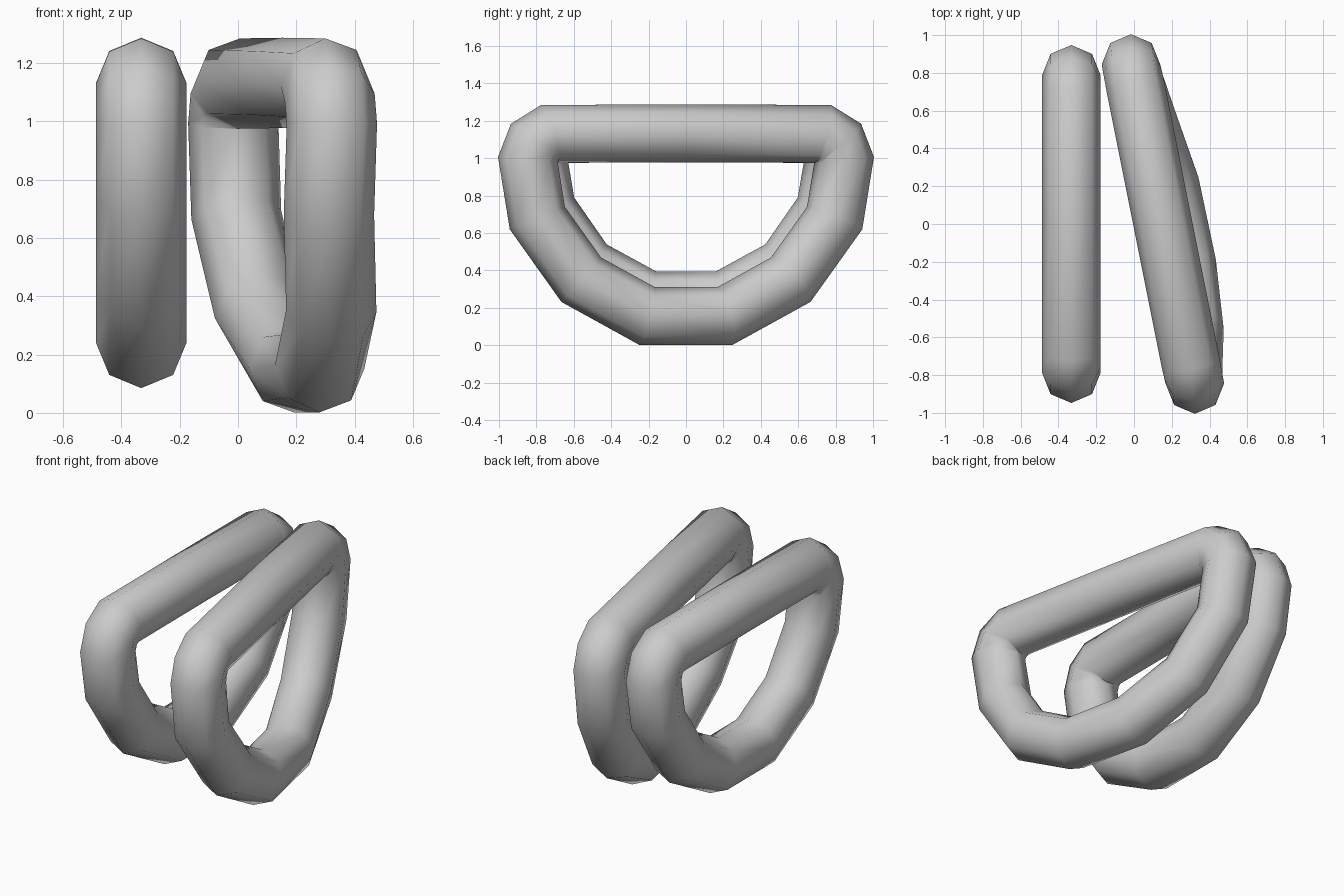
import bpy, bmesh
from mathutils import Vector
from math import sin, cos, pi

if "Cube" in bpy.data.objects:
    bpy.data.objects.remove(bpy.data.objects["Cube"])

SIDES = 8
RADIUS = 0.155


def tube_ring(name, path):
    """Sweep an octagon around a closed path with mitred joints."""
    pts = [Vector(p) for p in path]
    n = len(pts)
    bm = bmesh.new()
    rings = []
    for i, p in enumerate(pts):
        d0 = (p - pts[i - 1]).normalized()
        d1 = (pts[(i + 1) % n] - p).normalized()
        tangent = (d0 + d1).normalized()
        side = Vector((1, 0, 0))
        side = (side - tangent * side.dot(tangent)).normalized()
        out = tangent.cross(side)
        miter = 1 / max(0.85, tangent.dot(d1))
        rings.append([bm.verts.new(p + side * RADIUS * cos(2 * pi * k / SIDES)
                                   + out * RADIUS * miter * sin(2 * pi * k / SIDES))
                      for k in range(SIDES)])
    for i in range(n):
        a, b = rings[i], rings[(i + 1) % n]
        for k in range(SIDES):
            j = (k + 1) % SIDES
            bm.faces.new((a[k], a[j], b[j], b[k]))
    bmesh.ops.recalc_face_normals(bm, faces=bm.faces)
    for f in bm.faces:
        f.smooth = True
    mesh = bpy.data.meshes.new(name)
    bm.to_mesh(mesh)
    bm.free()
    ob = bpy.data.objects.new(name, mesh)
    bpy.context.collection.objects.link(ob)
    return ob


def d_path(half, x_at):
    """Mirror half a D outline (y, z, bulge front, bulge back) and add the bar centre."""
    path = [(x_at(-y, bf), -y, z) for y, z, bf, bb in half]
    path += [(x_at(y, bb), y, z) for y, z, bf, bb in reversed(half)]
    # half lists run from bar end to bottom; close through the bar middle
    half_n = len(half)
    path = path[:half_n] + path[half_n:]
    path.append((x_at(0, 0), 0, 1.132))
    return path


# Straight D ring on the left
left_half = [(0.68, 1.13, 0, 0), (0.755, 1.08, 0, 0), (0.788, 0.985, 0, 0),
             (0.745, 0.73, 0, 0), (0.53, 0.42, 0, 0), (0.20, 0.24, 0, 0)]
tube_ring("left_d_ring", d_path(left_half, lambda y, b: -0.332 + b))

# Turned D ring on the right, its bottom bulging outwards
right_half = [(0.73, 1.13, 0, 0), (0.81, 1.08, 0, 0), (0.845, 0.99, 0, 0),
              (0.795, 0.68, 0, 0), (0.56, 0.35, 0.055, 0.03), (0.21, 0.157, 0.085, 0.08)]
tube_ring("right_d_ring", d_path(right_half, lambda y, b: 0.153 - 0.2 * y + b))
